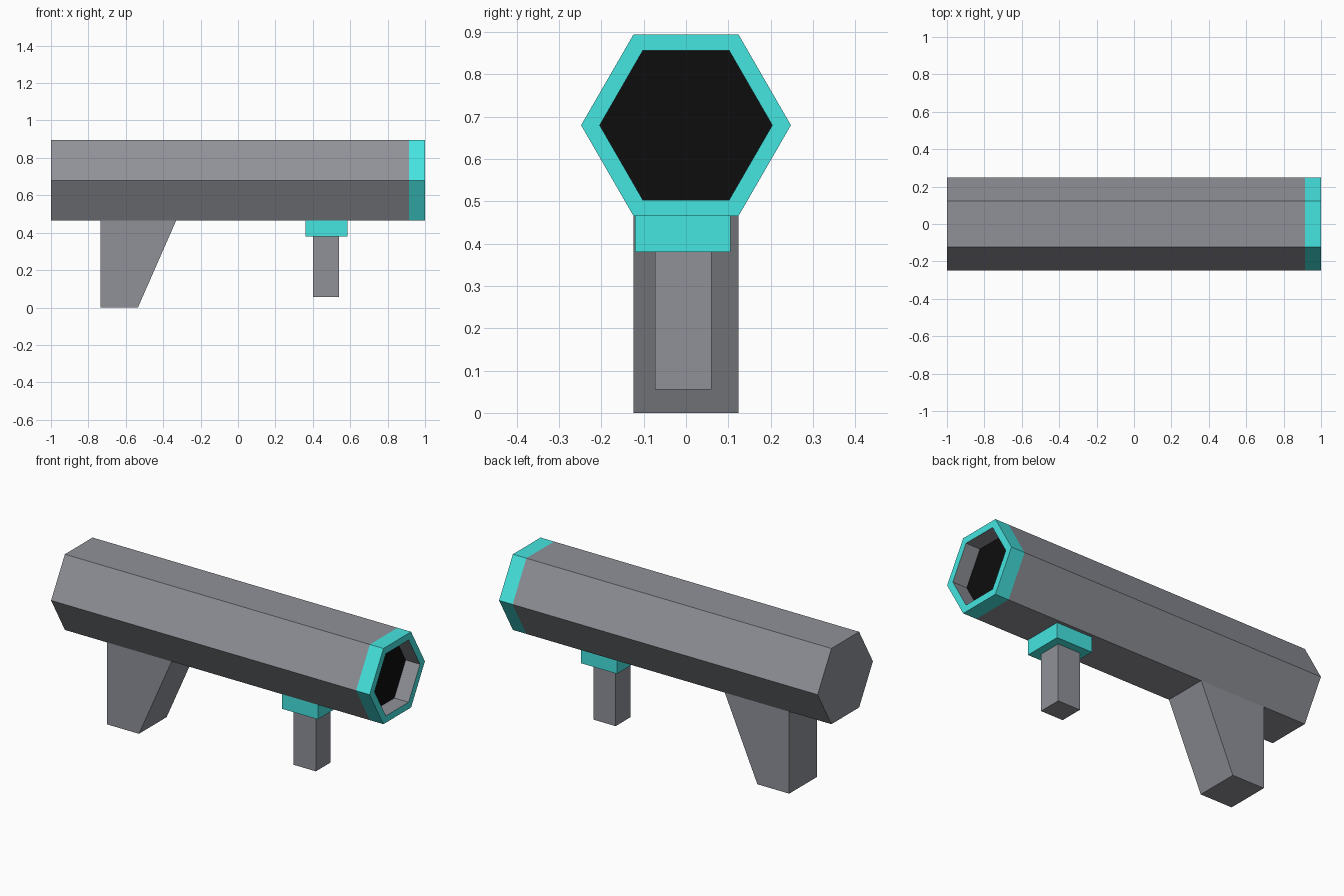
import bpy
import math

if "Cube" in bpy.data.objects:
    bpy.data.objects.remove(bpy.data.objects["Cube"])


def material(name, rgb):
    m = bpy.data.materials.new(name)
    m.diffuse_color = (*rgb, 1)
    m.use_nodes = True
    m.node_tree.nodes["Principled BSDF"].inputs["Base Color"].default_value = m.diffuse_color
    return m


GREY = material("grey metal", (0.275, 0.285, 0.315))
CYAN = material("cyan trim", (0.06, 0.78, 0.75))
BLACK = material("black bore", (0.004, 0.004, 0.004))


def build(name, verts, faces, mats, indices=None):
    me = bpy.data.meshes.new(name)
    me.from_pydata(verts, [], faces)
    for m in mats:
        me.materials.append(m)
    if indices:
        for p, i in zip(me.polygons, indices):
            p.material_index = i
    ob = bpy.data.objects.new(name, me)
    bpy.context.collection.objects.link(ob)
    return ob


def hex_loft(name, stations, mats, indices, cap_start, cap_end):
    """Join hexagons given as (x, radius); indices holds one material per band."""
    verts, faces, mat_ids = [], [], []
    for x, r in stations:
        for k in range(6):
            a = k * math.pi / 3
            verts.append((x, r * math.cos(a), 0.68 + r * math.sin(a)))
    for s in range(len(stations) - 1):
        for k in range(6):
            n = (k + 1) % 6
            faces.append((s * 6 + k, s * 6 + n, s * 6 + 6 + n, s * 6 + 6 + k))
            mat_ids.append(indices[s])
    if cap_start is not None:
        faces.append(tuple(range(5, -1, -1)))
        mat_ids.append(cap_start)
    if cap_end is not None:
        last = (len(stations) - 1) * 6
        faces.append(tuple(range(last, last + 6)))
        mat_ids.append(cap_end)
    return build(name, verts, faces, mats, mat_ids)


def prism(name, profile, y0, y1, mat):
    """Extrude an x-z outline (counter-clockwise from the front) along y."""
    n = len(profile)
    verts = [(x, y, z) for y in (y0, y1) for x, z in profile]
    faces = [tuple(range(n)), tuple(range(2 * n - 1, n - 1, -1))]
    faces += [(i, i + n, (i + 1) % n + n, (i + 1) % n) for i in range(n)]
    return build(name, verts, faces, [mat])


def box(name, x0, x1, y0, y1, z0, z1, mat):
    return prism(name, [(x0, z0), (x1, z0), (x1, z1), (x0, z1)], y0, y1, mat)


# Hexagonal barrel with cyan muzzle, recessed bore and black bore floor
hex_loft("barrel",
         [(-1, 0.248), (0.915, 0.248), (1, 0.248), (1, 0.204), (0.91, 0.204)],
         [GREY, CYAN, BLACK], [0, 1, 1, 0], 0, 2)

# Rear grip with sloping front
prism("rear_grip", [(-0.735, 0), (-0.535, 0), (-0.33, 0.466), (-0.735, 0.466)],
      -0.124, 0.124, GREY)

# Front handle and its mount
box("handle_mount", 0.36, 0.585, -0.12, 0.105, 0.38, 0.466, CYAN)
box("front_handle", 0.40, 0.54, -0.073, 0.06, 0.055, 0.381, GREY)
